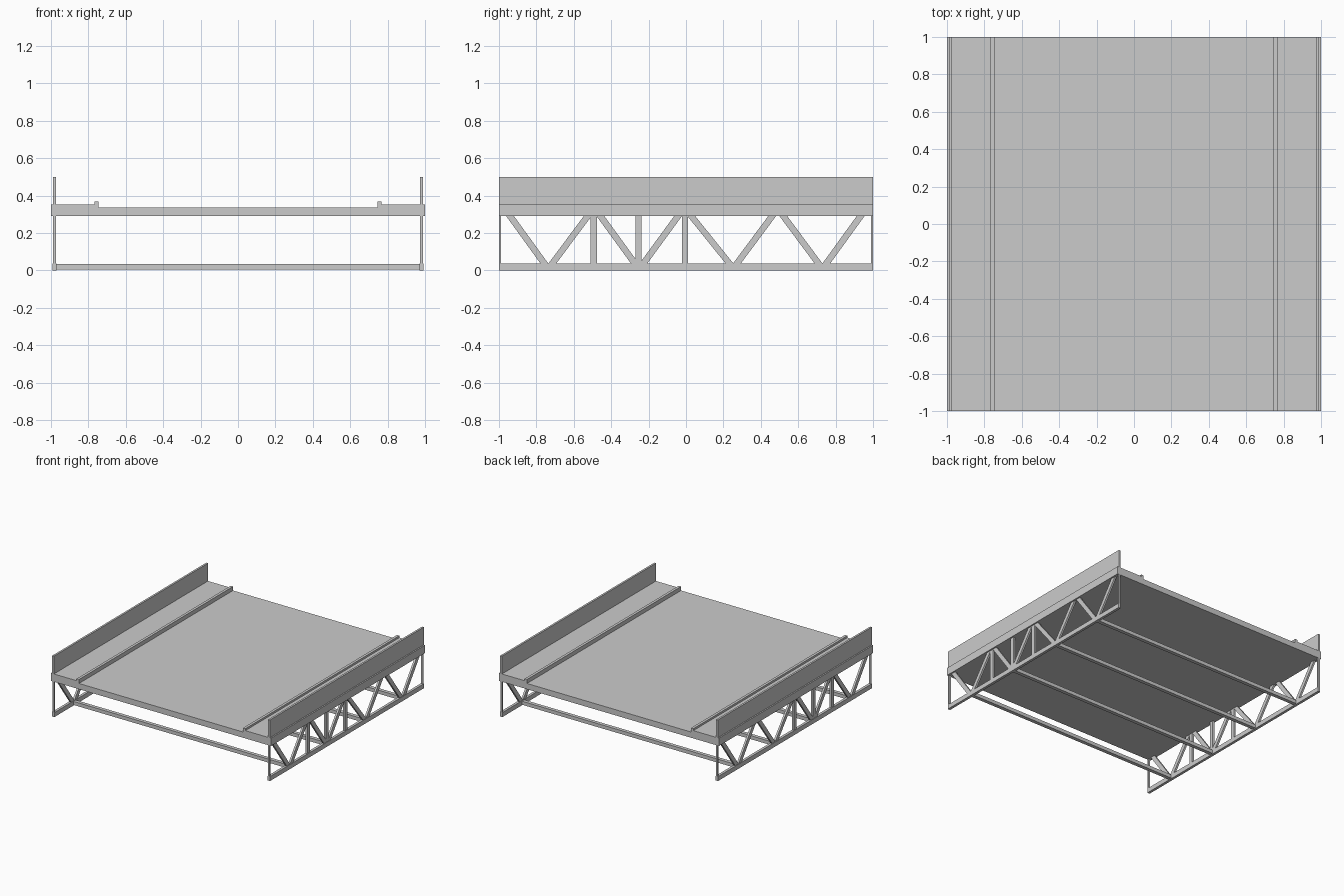
import bpy

if "Cube" in bpy.data.objects:
    bpy.data.objects.remove(bpy.data.objects["Cube"])


def prism(name, pts, a, b, axis):
    """Extrude a closed outline from a to b along 'x' (points y,z) or 'y' (points x,z)."""
    def co(p, t):
        return (t, p[0], p[1]) if axis == 'x' else (p[0], t, p[1])
    n = len(pts)
    verts = [co(p, a) for p in pts] + [co(p, b) for p in pts]
    faces = [tuple(range(n)), tuple(reversed(range(n, 2 * n)))]
    faces += [((i + 1) % n, i, i + n, (i + 1) % n + n) for i in range(n)]
    if axis == 'y':
        faces = [f[::-1] for f in faces]
    faces = [f[::-1] for f in faces]
    me = bpy.data.meshes.new(name)
    me.from_pydata(verts, [], faces)
    ob = bpy.data.objects.new(name, me)
    bpy.context.collection.objects.link(ob)
    # outline winding may differ, so make normals consistent
    import bmesh
    bm = bmesh.new()
    bm.from_mesh(me)
    bmesh.ops.recalc_face_normals(bm, faces=bm.faces)
    bm.to_mesh(me)
    bm.free()
    return ob


def box(name, x, y, z):
    return prism(name, [(y[0], z[0]), (y[1], z[0]), (y[1], z[1]), (y[0], z[1])], x[0], x[1], 'x')


def mirror_x(ob):
    ob.modifiers.new("mirror", 'MIRROR').use_axis[0] = True
    return ob


DECK, CHORD = 0.29, 0.037

# Deck: road slab with raised sidewalks and kerbs
half = [(1, DECK), (1, 0.354), (0.767, 0.354), (0.767, 0.37), (0.745, 0.37), (0.745, 0.337)]
prism("deck", half + [(-x, z) for x, z in reversed(half)], -1, 1, 'y')

# Side parapets
mirror_x(box("parapet", (0.973, 0.989), (-1, 1), (0.35, 0.5)))

# Bottom chords
mirror_x(box("bottom_chord", (0.97, 0.992), (-1, 1), (0, CHORD)))

# End posts and inner vertical posts
X = (0.972, 0.988)
for y0, y1 in [(-1, -0.988), (0.988, 1), (-0.51, -0.476), (-0.27, -0.237), (-0.022, 0.011)]:
    mirror_x(box("truss_post", X, (y0, y1), (CHORD - 0.01, DECK + 0.01)))

# Diagonals: (top y, bottom y) of each member's centre line
W = 0.021
for top, bot in [(-0.94, -0.757), (-0.526, -0.715), (-0.457, -0.273), (-0.043, -0.228),
                 (0.029, 0.233), (0.46, 0.272), (0.521, 0.709), (0.933, 0.75)]:
    pts = [(bot - W, CHORD), (bot + W, CHORD), (top + W, DECK), (top - W, DECK)]
    mirror_x(prism("truss_diagonal", pts, X[0], X[1], 'x'))

# Cross beams between the trusses at the lower joints
for y in (-0.735, -0.25, 0.25, 0.73):
    box("cross_beam", (-0.975, 0.975), (y - 0.015, y + 0.015), (0.005, 0.034))
